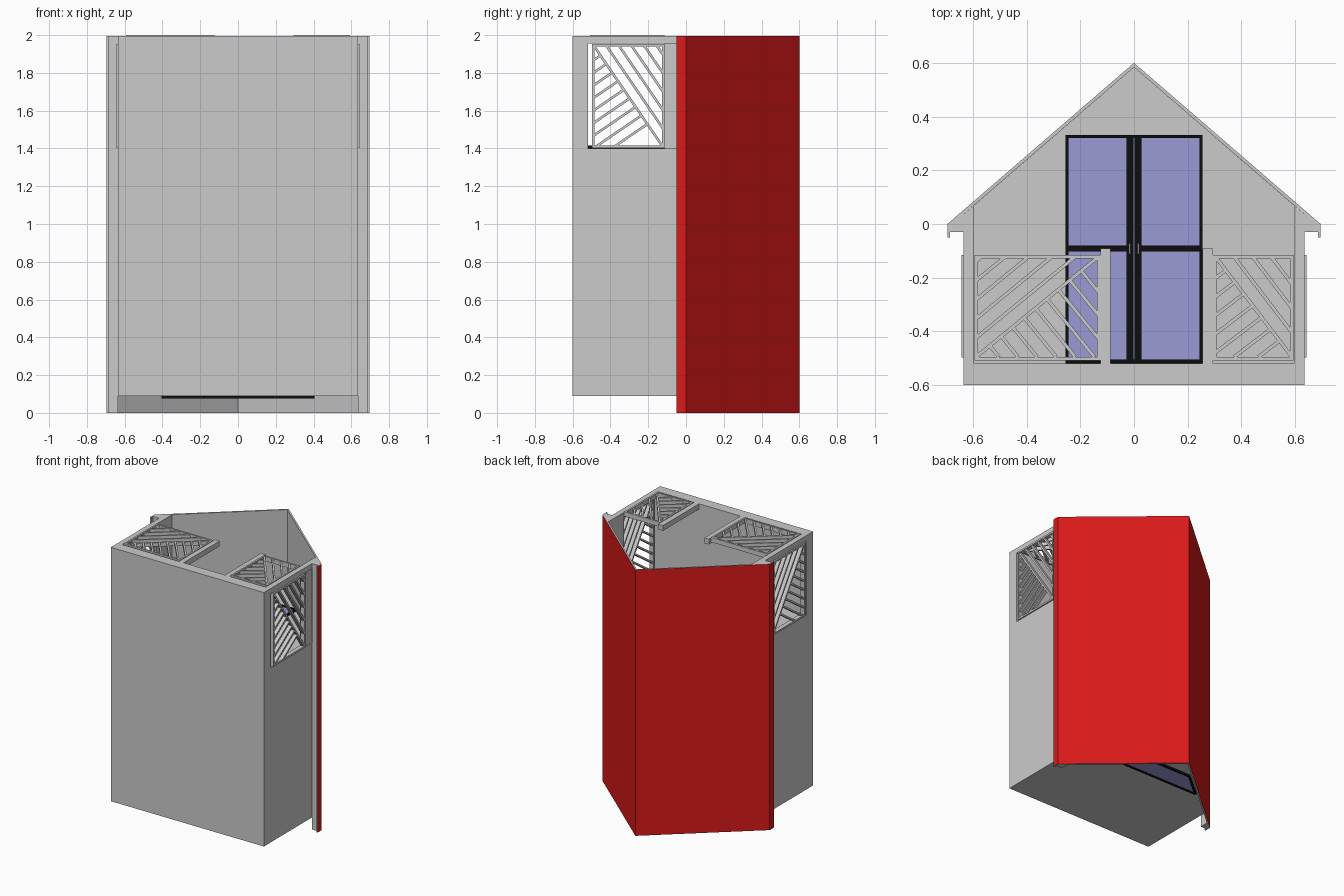
import bpy, bmesh
from mathutils import Vector

if "Cube" in bpy.data.objects:
    bpy.data.objects.remove(bpy.data.objects["Cube"])


def material(name, rgb):
    m = bpy.data.materials.new(name)
    m.diffuse_color = (*rgb, 1)
    m.use_nodes = True
    m.node_tree.nodes["Principled BSDF"].inputs["Base Color"].default_value = m.diffuse_color
    return m


RED = material("roof_red", (0.7, 0.01, 0.01))
BLACK = material("frame_black", (0.004, 0.004, 0.004))
GLASS = material("glass_blue", (0.32, 0.33, 0.66))


def add_prism(bm, pts, d0, d1, axis="z"):
    """Extrude a 2D outline: (x, y) along z, or (y, z) along x."""
    def place(p, d):
        return (p[0], p[1], d) if axis == "z" else (d, p[0], p[1])
    a = [bm.verts.new(place(p, d0)) for p in pts]
    b = [bm.verts.new(place(p, d1)) for p in pts]
    bm.faces.new(a)
    bm.faces.new(b)
    n = len(pts)
    for i in range(n):
        j = (i + 1) % n
        bm.faces.new((a[i], a[j], b[j], b[i]))


def finish(bm, name, mat=None):
    bmesh.ops.recalc_face_normals(bm, faces=bm.faces)
    me = bpy.data.meshes.new(name)
    bm.to_mesh(me)
    bm.free()
    ob = bpy.data.objects.new(name, me)
    bpy.context.collection.objects.link(ob)
    if mat:
        me.materials.append(mat)
    return ob


def prism(name, pts, d0, d1, mat=None, axis="z"):
    bm = bmesh.new()
    add_prism(bm, pts, d0, d1, axis)
    return finish(bm, name, mat)


def rect(u0, v0, u1, v1):
    return [(u0, v0), (u1, v0), (u1, v1), (u0, v1)]


def mirror_x(ob):
    m = ob.modifiers.new("mirror", "MIRROR")
    m.use_mirror_merge = False
    return ob


def strip(p, q, w):
    """Outline of a straight bar of width w from p to q."""
    p, q = Vector(p), Vector(q)
    d = (q - p).normalized() * w / 2
    n = Vector((-d.y, d.x))
    return [p + n, q + n, q - n, p - n]


def clip(p, d, poly):
    """Part of the line p + t*d inside a convex polygon."""
    ts = []
    for i, a in enumerate(poly):
        b = poly[(i + 1) % len(poly)]
        e = b - a
        den = d.x * e.y - d.y * e.x
        if abs(den) > 1e-9:
            r = a - p
            s = (r.x * d.y - r.y * d.x) / den
            if -1e-6 <= s <= 1 + 1e-6:
                ts.append((r.x * e.y - r.y * e.x) / den)
    if len(ts) > 1 and max(ts) - min(ts) > 0.03:
        return p + d * min(ts), p + d * max(ts)


def lattice(name, u0, v0, u1, v1, a, b, par, perp, d0, d1, axis="z", gap=0.055, w=0.013):
    """Framed panel: diagonal a-b, parallels towards par, cross bars towards perp."""
    bm = bmesh.new()
    for r in (rect(u0, v0, u1, v0 + w), rect(u0, v1 - w, u1, v1),
              rect(u0, v0 + w, u0 + w, v1 - w), rect(u1 - w, v0 + w, u1, v1 - w)):
        add_prism(bm, r, d0, d1, axis)
    a, b, par, perp = (Vector(p) for p in (a, b, par, perp))
    d = (b - a).normalized()
    n = Vector((-d.y, d.x))
    if (par - a).dot(n) < 0:
        n = -n
    e = 0.003
    add_prism(bm, strip(a, b, w), d0 + e, d1 - e, axis)
    for i in range(1, 10):
        for start, way, tri in ((a + n * gap * i, d, (a, b, par)),
                                (a + d * gap * (i + 0.2), n, (a, b, perp))):
            seg = clip(start, way, tri)
            if seg:
                add_prism(bm, strip(*seg, w), d0 + e, d1 - e, axis)
    return finish(bm, name)


# Roof: thin gable with boxed eaves and a drip lip, red on the outside only
half = [(0.695, 0), (0.695, -0.05), (0.685, -0.05), (0.685, -0.03),
        (0.635, -0.03), (0.635, 0.036)]
outline = [(0, 0.6)] + half + [(0, 0.584)] + [(-x, y) for x, y in reversed(half)]
roof = prism("roof", outline, 0, 1.995)
roof.data.materials.append(None)
roof.data.materials.append(RED)
for f in roof.data.polygons:
    if f.normal.y > 0.3 or (abs(f.normal.x) > 0.9 and abs(f.center.x) > 0.69):
        f.material_index = 1

# Floor slab and side walls, open beside the porch
prism("floor", rect(-0.635, -0.6, 0.635, -0.52), 0.09, 1.995)
wall = [(0.595, -0.52), (0.635, -0.52), (0.635, 0.036), (0.595, 0.07)]
mirror_x(prism("side_wall", wall, 0.09, 1.4))
mirror_x(prism("porch_corner_post", wall, 1.955, 1.995))
header = [(0.595, -0.115), (0.625, -0.115), (0.625, 0.04), (0.595, 0.07)]
mirror_x(prism("porch_header", header, 1.4, 1.955))

# Gable walls at the back and behind the porch
gable = [(-0.595, -0.52), (0.595, -0.52), (0.595, 0.07), (0, 0.584), (-0.595, 0.07)]
prism("back_wall", gable, 0.09, 0.13)
prism("porch_wall", gable, 1.36, 1.4)

# Double door
prism("door_glass", rect(-0.25, -0.52, 0.25, 0.33), 1.4, 1.406, GLASS)
bm = bmesh.new()
for r in (rect(-0.255, -0.52, 0.255, -0.505), rect(-0.255, 0.32, 0.255, 0.332),
          rect(-0.255, -0.505, -0.243, 0.32), rect(0.243, -0.505, 0.255, 0.32),
          rect(-0.028, -0.505, -0.001, 0.32), rect(0.001, -0.505, 0.028, 0.32),
          rect(-0.243, -0.103, -0.028, -0.08), rect(0.028, -0.103, 0.243, -0.08)):
    add_prism(bm, r, 1.4, 1.415)
finish(bm, "door_frame", BLACK)
mirror_x(prism("door_handle", rect(0.013, -0.112, 0.019, -0.072), 1.415, 1.43))

# Back gable window
win = [(-0.4, 0.19), (0.4, 0.19), (0.21, 0.35), (-0.21, 0.35)]
prism("back_window_glass", win, 0.082, 0.09, GLASS)
bm = bmesh.new()
for i in range(4):
    add_prism(bm, strip(win[i], win[(i + 1) % 4], 0.014), 0.075, 0.09)
finish(bm, "back_window_frame", BLACK)

# Porch posts
for name, x0, x1 in (("left_gate_post", -0.125, -0.088), ("right_gate_post", 0.256, 0.295)):
    prism(name, rect(x0, -0.52, x1, -0.092), 1.955, 1.995)

# Lattice railings, front and sides
lattice("front_left_railing", -0.594, -0.508, -0.125, -0.115, (-0.588, -0.495),
        (-0.13, -0.12), (-0.588, -0.12), (-0.13, -0.495), 1.965, 2.0)
lattice("front_right_railing", 0.295, -0.508, 0.594, -0.115, (0.302, -0.12),
        (0.588, -0.495), (0.588, -0.12), (0.302, -0.495), 1.965, 2.0)
mirror_x(lattice("side_railing", -0.497, 1.402, -0.115, 1.953, (-0.49, 1.947),
                 (-0.122, 1.408), (-0.122, 1.947), (-0.49, 1.408), 0.61, 0.643, "x"))
